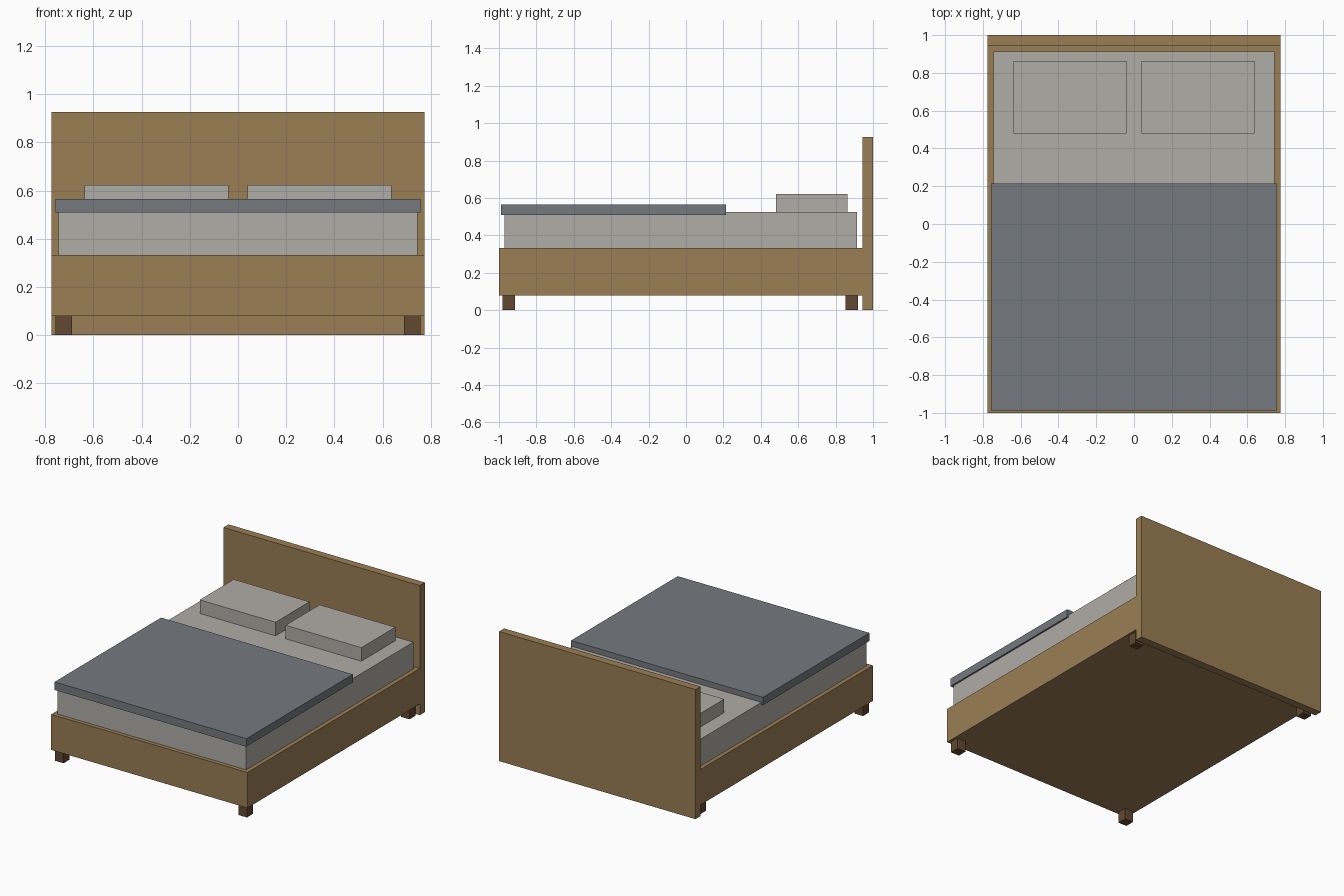
import bpy
import bmesh
from mathutils import Vector

cube = bpy.data.objects.get("Cube")
if cube:
    bpy.data.objects.remove(cube, do_unlink=True)


def material(name, r, g, b):
    mat = bpy.data.materials.new(name)
    mat.use_nodes = True
    mat.diffuse_color = (r, g, b, 1)
    bsdf = next(n for n in mat.node_tree.nodes if n.type == "BSDF_PRINCIPLED")
    bsdf.inputs["Base Color"].default_value = (r, g, b, 1)
    return mat


def box(name, mat, x, y, z):
    """Box spanning the (low, high) range given on each axis."""
    bm = bmesh.new()
    bmesh.ops.create_cube(bm, size=1)
    spans = (x, y, z)
    bmesh.ops.scale(bm, vec=Vector([hi - lo for lo, hi in spans]), verts=bm.verts)
    bmesh.ops.translate(bm, vec=Vector([(lo + hi) / 2 for lo, hi in spans]), verts=bm.verts)
    mesh = bpy.data.meshes.new(name)
    bm.to_mesh(mesh)
    bm.free()
    mesh.materials.append(mat)
    obj = bpy.data.objects.new(name, mesh)
    bpy.context.collection.objects.link(obj)
    return obj


wood = material("oak wood", 0.323, 0.209, 0.089)
dark_wood = material("dark wood", 0.122, 0.065, 0.032)
linen = material("pale linen", 0.434, 0.418, 0.386)
wool = material("grey wool", 0.178, 0.195, 0.216)

# Frame
box("headboard", wood, (-0.775, 0.775), (0.943, 1), (0, 0.925))
box("bed_base", wood, (-0.775, 0.775), (-1, 0.943), (0.08, 0.333))

# Bedding
box("mattress", linen, (-0.745, 0.745), (-0.971, 0.914), (0.333, 0.525))
box("blanket", wool, (-0.757, 0.757), (-0.988, 0.214), (0.508, 0.565))

# Pillows and legs, one of each on either side
for side, s in (("left", 1), ("right", -1)):
    box(f"{side}_pillow", linen, sorted((s * 0.04, s * 0.638)), (0.48, 0.863), (0.525, 0.622))
    for end, y in (("front", -0.981), ("back", 0.853)):
        box(f"{end}_{side}_leg", dark_wood, sorted((s * 0.69, s * 0.757)), (y, y + 0.067), (0, 0.08))
